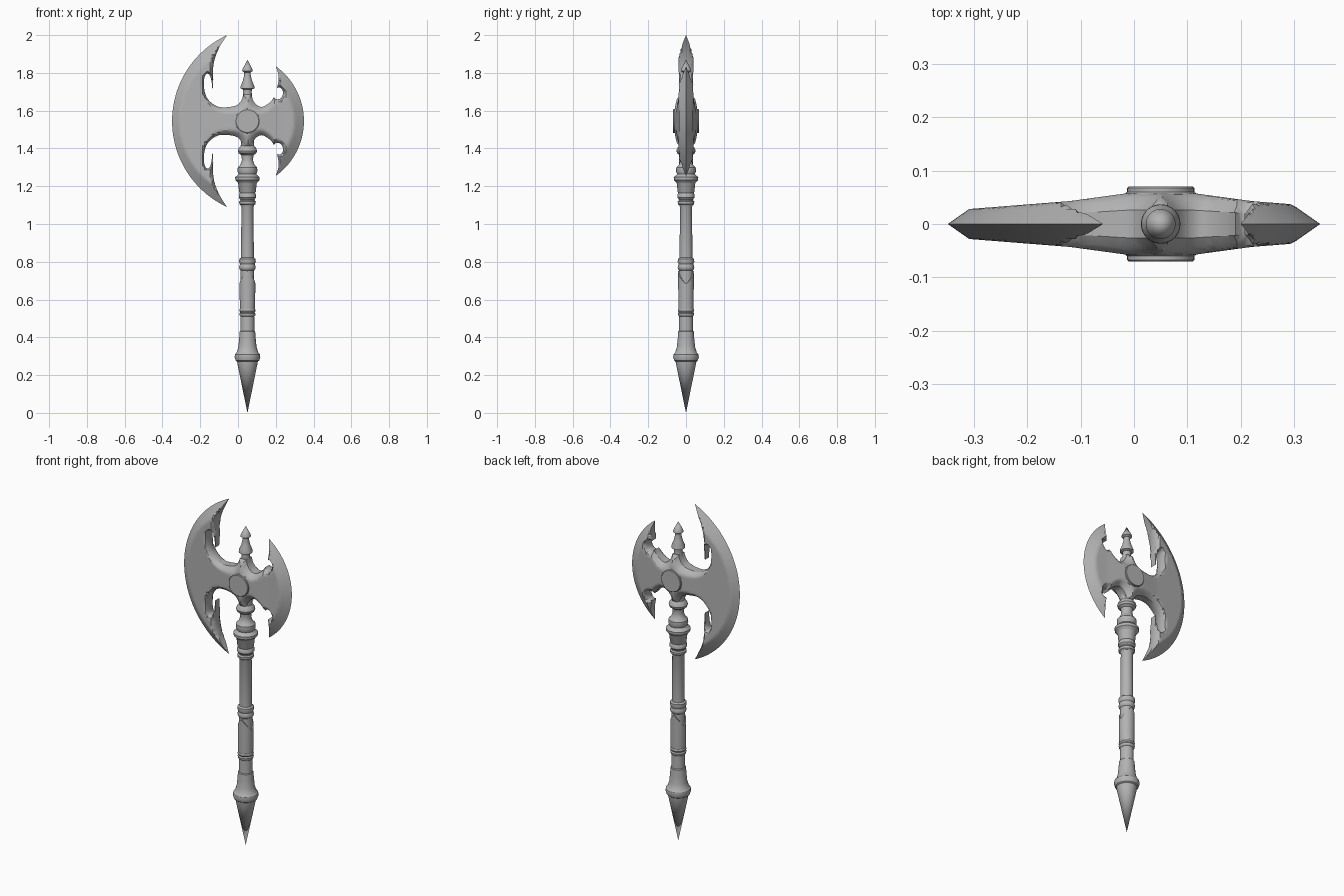
import bpy, bmesh, math
from mathutils import Vector, Matrix
from mathutils.geometry import delaunay_2d_cdt

if "Cube" in bpy.data.objects:
    bpy.data.objects.remove(bpy.data.objects["Cube"])

CX, CZ = 0.05, 1.545          # shaft axis x and head centre height
steel = bpy.data.materials.new("grey_steel")
steel.diffuse_color = (0.45, 0.45, 0.45, 1)
steel.use_nodes = True
steel.node_tree.nodes["Principled BSDF"].inputs["Base Color"].default_value = steel.diffuse_color


def finish(name, bm, angle=32):
    bmesh.ops.remove_doubles(bm, verts=bm.verts, dist=1e-5)
    bmesh.ops.recalc_face_normals(bm, faces=bm.faces)
    me = bpy.data.meshes.new(name)
    bm.to_mesh(me)
    bm.free()
    ob = bpy.data.objects.new(name, me)
    bpy.context.collection.objects.link(ob)
    me.materials.append(steel)
    bpy.ops.object.select_all(action='DESELECT')
    ob.select_set(True)
    bpy.context.view_layer.objects.active = ob
    bpy.ops.object.shade_smooth_by_angle(angle=math.radians(angle))
    return ob


def revolve(name, profile, matrix, n=40, height=lambda i, a, z: z):
    """Turn (radius, height) pairs around z, then place with matrix."""
    bm = bmesh.new()
    rings = []
    for i, (r, z) in enumerate(profile):
        ring = []
        for k in range(n):
            a = 2 * math.pi * k / n
            ring.append(bm.verts.new((r * math.cos(a), r * math.sin(a), height(i, a, z))))
        rings.append(ring)
    for a, b in zip(rings, rings[1:]):
        for k in range(n):
            bm.faces.new((a[k], a[(k + 1) % n], b[(k + 1) % n], b[k]))
    bmesh.ops.transform(bm, matrix=matrix, verts=bm.verts)
    return finish(name, bm)


axis = Matrix.Translation((CX, 0, 0))

# Pommel spike and lower grip
revolve("pommel", [(0, 0), (.053, .26), (.055, .272), (.062, .277), (.068, .295), (.066, .31),
                   (.057, .32), (.048, .35), (.044, .39), (.041, .43), (.036, .435), (.036, .5)], axis)
# Handle with rings
revolve("handle", [(.037, .43), (.036, .51), (.041, .515), (.043, .525), (.038, .532), (.043, .54), (.041, .55),
                   (.036, .555), (.036, .755), (.041, .76), (.044, .77), (.041, .782), (.039, .787),
                   (.044, .8), (.043, .815), (.034, .822), (.032, 1.09), (.036, 1.1), (.043, 1.105),
                   (.044, 1.118), (.038, 1.125), (.038, 1.13), (.046, 1.14), (.046, 1.155), (.04, 1.165)], axis)


# Sleeve with pointed upper edge (peaks front and back)
def zigzag(i, a, z):
    return z + .07 * (1 - abs((a / math.pi) % 1 - .5) * 2) if i > 0 else z


revolve("pointed_sleeve", [(.040, .55), (.042, .68), (.034, .682)], axis, 48, zigzag)
# Collar under the head
revolve("collar", [(.038, 1.16), (.044, 1.17), (.049, 1.215), (.052, 1.22), (.064, 1.232), (.065, 1.248),
                   (.054, 1.257), (.047, 1.265), (.053, 1.28), (.051, 1.3), (.037, 1.315), (.029, 1.34),
                   (.033, 1.365), (.047, 1.375), (.051, 1.387), (.047, 1.4), (.035, 1.415), (.034, 1.44),
                   (.045, 1.475), (.052, 1.53)], axis)
# Top finial
revolve("finial", [(.052, 1.55), (.048, 1.6), (.036, 1.635), (.026, 1.665), (.022, 1.7), (.024, 1.713),
                   (.037, 1.718), (.036, 1.73), (.024, 1.76), (.017, 1.79), (.017, 1.803),
                   (.028, 1.81), (.026, 1.82), (0, 1.87)], axis)
# Round hub through the head
revolve("hub", [(0, -.07), (.06, -.07), (.063, -.067), (.063, -.06), (.068, -.056), (.068, .056),
                (.063, .06), (.063, .067), (.06, .07), (0, .07)],
        Matrix.Translation((CX, 0, CZ)) @ Matrix.Rotation(math.pi / 2, 4, 'X'))

# ---- Twin-bladed head: upper half outline, mirrored below ----
LEFT = (.152, .501, .455)     # arc centre x, arc radius, horn height
RIGHT = (-.008, .357, .29)
# inner edges from horn tip to the neck; repeated points are sharp corners
left_in = [(-.058, .455), (-.095, .397), (-.122, .333), (-.132, .275), (-.131, .22), (-.135, .155), (-.135, .155),
           (-.14, .21), (-.15, .243), (-.165, .25), (-.178, .23), (-.18, .18), (-.168, .13), (-.14, .096),
           (-.1, .075), (-.05, .074), (-.005, .085), (.018, .11), (.03, .14)]
right_in = [(.2, .29), (.213, .25), (.215, .22), (.207, .175), (.207, .175), (.222, .178), (.235, .165),
            (.238, .145), (.228, .122), (.205, .115), (.19, .127), (.19, .127), (.175, .105), (.15, .085),
            (.125, .075), (.1, .085), (.08, .11), (.07, .14)]


def smooth(pts, steps=4):
    p = [Vector(q) for q in pts]
    out = []
    for i in range(len(p) - 1):
        a, b, c, d = p[max(i - 1, 0)], p[i], p[i + 1], p[min(i + 2, len(p) - 1)]
        if (b - c).length < 1e-6:
            continue
        for s in range(steps):
            t = s / steps
            out.append(.5 * (2 * b + (c - a) * t + (2 * a - 5 * b + 4 * c - d) * t * t
                             + (3 * b - a - 3 * c + d) * t ** 3))
    return out + [p[-1]]


def arc(c, r, h, side, inset=0, n=40):
    top = math.asin(h / r)
    return [Vector((c + side * (r - inset) * math.cos(top * k / n), (r - inset) * math.sin(top * k / n)))
            for k in range(n + 1)]


inner = smooth(left_in) + smooth(right_in)[::-1]
upper = arc(*LEFT, -1)[:-1] + inner + arc(*RIGHT, 1)[::-1][1:]
loop = upper + [Vector((p.x, -p.y)) for p in upper[-2:0:-1]]


def edge_dist(p):
    """Distance to the outer cutting arc."""
    c, r, _ = LEFT if p.x < CX else RIGHT
    return r - math.hypot(p.x - c, p.y)


def inner_dist(p):
    q = Vector((p.x, abs(p.y)))
    best = 9
    for a, b in zip(inner, inner[1:]):
        ab = b - a
        t = max(0, min(1, (q - a).dot(ab) / max(ab.length_squared, 1e-12)))
        best = min(best, (q - a - ab * t).length)
    return best


def inside(p):
    y, hit = abs(p.y), False
    for a, b in zip(upper, upper[1:]):
        if (a.y > y) != (b.y > y) and p.x < a.x + (y - a.y) / (b.y - a.y) * (b.x - a.x):
            hit = not hit
    return hit


def half_thickness(p):
    u = abs(p.x - CX)
    for (u0, h0), (u1, h1) in zip(THICK, THICK[1:]):
        if u <= u1:
            base = h0 + (h1 - h0) * (u - u0) / (u1 - u0)
            break
    else:
        base = THICK[-1][1]
    w = .012 + .035 * max(0, 1 - u / .22)          # chamfer widens towards the hub
    f = .45 + .55 * math.sin(math.pi / 2 * min(1, inner_dist(p) / w))
    return max(0, min(base * f, .7 * edge_dist(p)))


THICK = [(0, .058), (.06, .058), (.17, .043), (.36, .028), (.5, .028)]

# interior points: bevel line, chamfer line and an even grid
points = list(loop)
extra = [Vector((p.x, s * p.y)) for s in (1, -1)
         for p in arc(*LEFT, -1, .04) + arc(*RIGHT, 1, .04) if s > 0 or p.y > 1e-6]
points += [p for p in extra if inside(p) and inner_dist(p) > .005]
STEP = .01
for i in range(-35, 36):
    for j in range(-46, 47):
        p = Vector((i * STEP + .003, j * STEP + .002))
        d = edge_dist(p)
        if d > .008 and abs(d - .04) > .005 and inside(p) and inner_dist(p) > .005:
            points.append(p)

flat, _, tris, *_ = delaunay_2d_cdt(points, [], [list(range(len(loop)))], 1, 1e-6)
bm = bmesh.new()
hs = [half_thickness(p) for p in flat]
front = [bm.verts.new((p.x, -h, CZ + p.y)) for p, h in zip(flat, hs)]
back = [bm.verts.new((p.x, h, CZ + p.y)) for p, h in zip(flat, hs)]
twin = dict(zip(front, back))
for t in tris:
    bm.faces.new([front[i] for i in t])
rim = [e for e in bm.edges if e.is_boundary]
for t in tris:
    bm.faces.new([back[i] for i in reversed(t)])
for e in rim:
    a, b = e.verts
    bm.faces.new((a, b, twin[b], twin[a]))
bmesh.ops.dissolve_degenerate(bm, dist=1e-6, edges=bm.edges)
finish("twin_blade_head", bm, 30)
